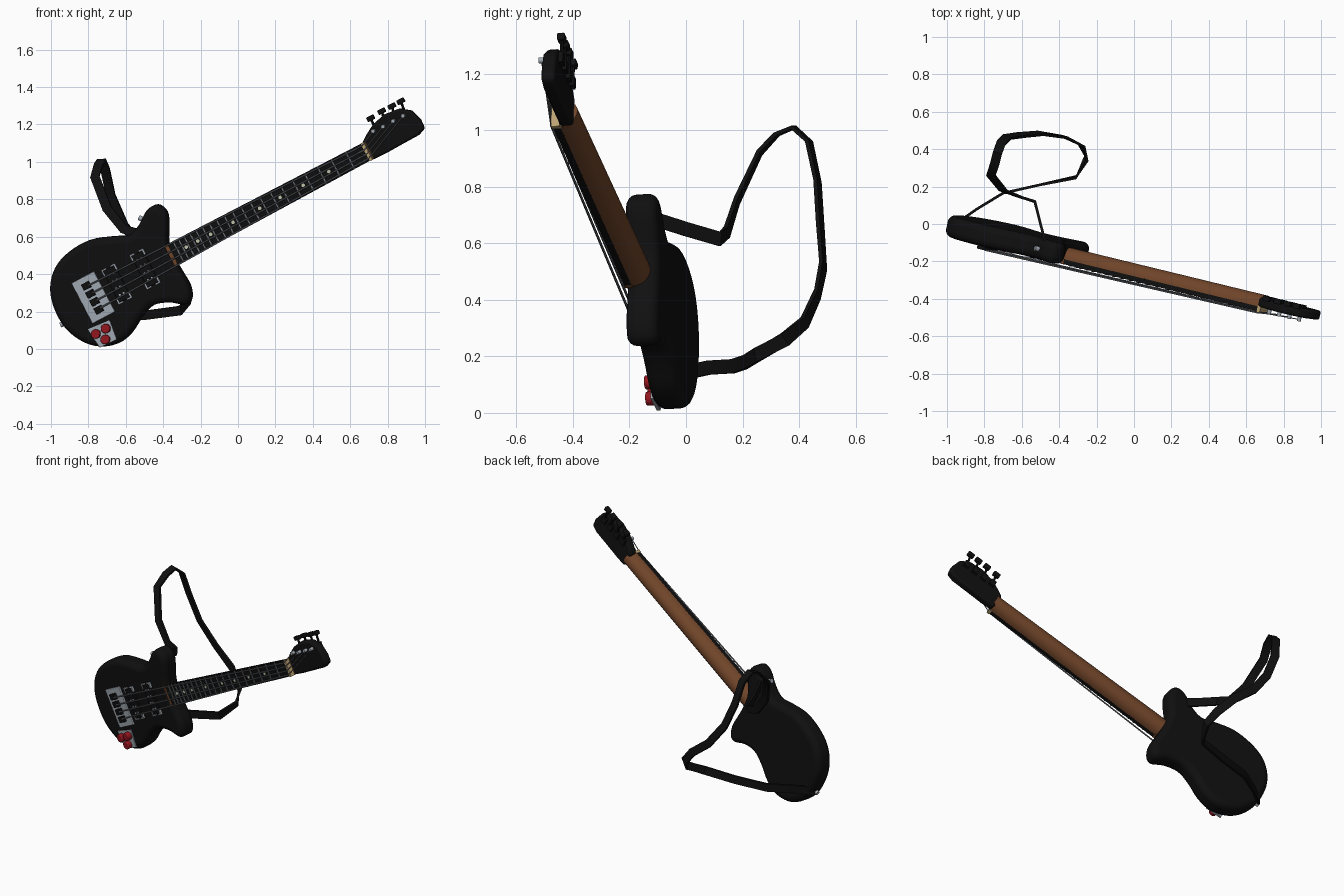
import bpy
import bmesh
from math import cos, sin, pi
from mathutils import Vector, Matrix

default = bpy.data.objects.get("Cube")
if default:
    bpy.data.objects.remove(default)


def material(name, r, g, b, rough=0.6):
    m = bpy.data.materials.new(name)
    m.use_nodes = True
    m.diffuse_color = (r, g, b, 1)
    bsdf = m.node_tree.nodes["Principled BSDF"]
    bsdf.inputs["Base Color"].default_value = (r, g, b, 1)
    bsdf.inputs["Roughness"].default_value = rough
    return m


black = material("black lacquer", 0.005, 0.005, 0.005)
wood = material("neck wood", 0.16, 0.058, 0.022)
chrome = material("chrome", 0.36, 0.40, 0.45)
steel = material("string steel", 0.17, 0.18, 0.20)
red = material("knob red", 0.30, 0.008, 0.014)
bone = material("nut bone", 0.50, 0.36, 0.17)
pearl = material("inlay pearl", 0.55, 0.55, 0.42)

# Instrument frame: u along the neck, v across it, w out of the front face
origin = Vector((-0.337, -0.156, 0.51))
out = Vector((-0.206, -1, -0.07)).normalized()
along = Vector((1, -0.243, 0.53))
along = (along - out * along.dot(out)).normalized()
across = out.cross(along)
frame = Matrix((along, across, out)).transposed().to_4x4()
frame.translation = origin


def flat(x, z):
    """Instrument (u, v) of a point given by its world x and z."""
    dx, dz = x - origin.x, z - origin.z
    det = along.x * across.z - across.x * along.z
    return ((across.z * dx - across.x * dz) / det,
            (along.x * dz - along.z * dx) / det)


def loft(name, rings, mat, matrix=frame, bevel=0, segments=3, smooth=True):
    """Closed solid through rings of points with equal counts."""
    bm = bmesh.new()
    loops = [[bm.verts.new(matrix @ Vector(p)) for p in ring] for ring in rings]
    n = len(loops[0])
    for a, b in zip(loops, loops[1:]):
        for i in range(n):
            j = (i + 1) % n
            bm.faces.new((a[i], a[j], b[j], b[i]))
    bm.faces.new(loops[0])
    bm.faces.new(loops[-1])
    bmesh.ops.recalc_face_normals(bm, faces=bm.faces[:])
    mesh = bpy.data.meshes.new(name)
    bm.to_mesh(mesh)
    bm.free()
    mesh.materials.append(mat)
    obj = bpy.data.objects.new(name, mesh)
    bpy.context.collection.objects.link(obj)
    if bevel:
        mod = obj.modifiers.new("rounded edges", "BEVEL")
        mod.width, mod.segments = bevel, segments
        mod.limit_method, mod.angle_limit = "ANGLE", 0.9
        mod.use_clamp_overlap = False
    if smooth:
        bpy.ops.object.select_all(action="DESELECT")
        obj.select_set(True)
        bpy.context.view_layer.objects.active = obj
        bpy.ops.object.shade_smooth_by_angle(angle=0.7)
    return obj


def prism(name, outline, low, high, mat, **options):
    return loft(name, [[(u, v, w) for u, v in outline] for w in (low, high)], mat, **options)


def box(name, u, v, half_u, half_v, low, high, mat, **options):
    corners = [(u + a * half_u, v + b * half_v) for a, b in ((-1, -1), (1, -1), (1, 1), (-1, 1))]
    return prism(name, corners, low, high, mat, smooth=False, **options)


def rod(name, start, end, radius, mat, sides=8, **options):
    a, b = Vector(start), Vector(end)
    turn = (b - a).to_track_quat("Z", "Y")
    circle = [turn @ Vector((radius * cos(2 * pi * i / sides), radius * sin(2 * pi * i / sides), 0))
              for i in range(sides)]
    return loft(name, [[p + c for c in circle] for p in (a, b)], mat, **options)


def rounded(points, steps=4):
    """Closed smooth curve through the points."""
    pts = [Vector(p) for p in points]
    n, result = len(pts), []
    for i in range(n):
        a, b, c, d = (pts[(i + k) % n] for k in (-1, 0, 1, 2))
        for s in range(steps):
            t = s / steps
            result.append(0.5 * (2 * b + (c - a) * t + (2 * a - 5 * b + 4 * c - d) * t * t
                                 + (3 * b - a - 3 * c + d) * t ** 3))
    return result


# Body
outline = [(-0.43, 0.773), (-0.485, 0.74), (-0.525, 0.665), (-0.58, 0.61), (-0.67, 0.602),
           (-0.79, 0.583), (-0.9, 0.52), (-0.973, 0.436), (-1.0, 0.33), (-0.979, 0.22),
           (-0.92, 0.115), (-0.834, 0.045), (-0.738, 0.015), (-0.64, 0.03), (-0.567, 0.088),
           (-0.51, 0.175), (-0.45, 0.235), (-0.36, 0.25), (-0.28, 0.238), (-0.247, 0.27),
           (-0.255, 0.34), (-0.295, 0.41), (-0.335, 0.48), (-0.37, 0.57), (-0.37, 0.66),
           (-0.38, 0.735)]
front = 0.058
prism("body", rounded([flat(*p) for p in outline]), -front, front, black, bevel=0.036, segments=4)

# Neck, fretboard and nut
neck_end = 1.194


def half_width(u):
    return 0.062 - 0.011 * u / neck_end


def neck_ring(u):
    h = half_width(u)
    return [(u, h * cos(pi * i / 12), 0.038 - 0.066 * sin(pi * i / 12)) for i in range(13)]


loft("neck", [neck_ring(-0.02), neck_ring(neck_end + 0.02)], wood)
board = [(u, s * half_width(u)) for u, s in ((0, -1), (neck_end, -1), (neck_end, 1), (0, 1))]
prism("fretboard", board, 0.036, 0.062, black, smooth=False)
box("fretboard_end", -0.01, 0, 0.01, 0.063, 0.03, 0.063, wood)
box("nut", neck_end + 0.007, 0, 0.009, 0.053, 0.03, 0.068, bone)

# Frets and dot inlays
scale_length = 1.69


def fret_u(n):
    return neck_end - scale_length * (1 - 2 ** (-n / 12))


for n in range(1, 21):
    box(f"fret_{n}", fret_u(n), 0, 0.0035, half_width(fret_u(n)), 0.06, 0.066, steel)
for n in (3, 5, 7, 9, 12, 15, 17, 19):
    u = (fret_u(n) + fret_u(n - 1)) / 2
    rod(f"inlay_{n}", (u, 0, 0.06), (u, 0, 0.064), 0.01, pearl, sides=10)

# Headstock
head = [(0.668, 1.10), (0.69, 1.145), (0.725, 1.2), (0.785, 1.255), (0.865, 1.286), (0.93, 1.275),
        (0.98, 1.225), (1.0, 1.18), (0.97, 1.145), (0.87, 1.09), (0.79, 1.045), (0.725, 1.013)]
prism("headstock", [flat(*p) for p in head], -0.014, 0.036, black, bevel=0.012)

# Tuners and strings
posts = [(0.733, 1.168), (0.786, 1.192), (0.84, 1.222), (0.893, 1.25)]
pegs = [(0.705, 1.232), (0.764, 1.27), (0.818, 1.297), (0.866, 1.323)]
for i, (post, peg) in enumerate(zip(posts, pegs)):
    pu, pv = flat(*post)
    ku, kv = flat(*peg)
    lane = 1 - 2 * i / 3
    rod(f"tuner_post_{i}", (pu, pv, 0), (pu, pv, 0.06), 0.011, chrome, sides=10)
    rod(f"tuner_stem_{i}", (pu, pv, -0.022), (ku, kv, -0.022), 0.007, black)
    box(f"tuner_gear_{i}", pu, pv, 0.018, 0.02, -0.03, -0.01, black)
    box(f"tuner_key_{i}", ku, kv, 0.021, 0.013, -0.036, -0.008, black, bevel=0.005)
    nut = (neck_end, lane * 0.038, 0.071)
    rod(f"string_{i}", (-0.48, lane * 0.068 - 0.005, 0.088), nut, 0.0045, steel, sides=6)
    rod(f"string_tail_{i}", nut, (pu, pv, 0.05), 0.003, steel, sides=6)
    box(f"saddle_{i}", -0.495, lane * 0.072 - 0.005, 0.022, 0.018, 0.06, 0.088, black)

# Bridge plate
box("bridge_plate", -0.494, -0.005, 0.07, 0.122, 0.045, 0.068, chrome, bevel=0.004)

# Pickups with corner brackets and pole pieces
for k, u in enumerate((-0.345, -0.17)):
    box(f"pickup_{k}", u, 0, 0.036, 0.095, 0.05, 0.068, black, bevel=0.004)
    for a in (-1, 1):
        for b in (-1, 1):
            box(f"pickup_{k}_bracket_side", u + a * 0.038, b * 0.085, 0.004, 0.017, 0.056, 0.07, chrome)
            box(f"pickup_{k}_bracket_end", u + a * 0.027, b * 0.099, 0.014, 0.004, 0.056, 0.07, chrome)
        for lane in (-0.06, -0.02, 0.02, 0.06):
            rod(f"pickup_{k}_pole", (u + a * 0.012, lane, 0.06), (u + a * 0.012, lane, 0.072), 0.006, chrome)

# Control plate and knobs
plate = [(-0.79, 0.11), (-0.674, 0.158), (-0.636, 0.055), (-0.727, 0.012)]
prism("control_plate", [flat(*p) for p in plate], 0.05, 0.064, chrome, smooth=False)
for i, p in enumerate([(-0.745, 0.085), (-0.692, 0.114), (-0.694, 0.056)]):
    u, v = flat(*p)
    rod(f"knob_{i}", (u, v, 0.06), (u, v, 0.092), 0.025, red, sides=16, bevel=0.005)

# Strap buttons
for name, inner, outer in (("horn_button", (-0.49, 0.685), (-0.53, 0.702)),
                           ("tail_button", (-0.90, 0.15), (-0.948, 0.128))):
    rod(name, (*flat(*inner), 0), (*flat(*outer), 0), 0.014, chrome, sides=10)

# Strap: x, y, z and how far the band's width turns from upright to sideways
path = [(-0.47, -0.11, 0.685, 0), (-0.50, 0.0, 0.65, 0), (-0.53, 0.12, 0.615, 0.1),
        (-0.61, 0.145, 0.64, 0.6), (-0.70, 0.18, 0.75, 1), (-0.765, 0.26, 0.92, 1),
        (-0.745, 0.32, 0.985, 1), (-0.73, 0.38, 1.01, 1), (-0.71, 0.435, 0.96, 1),
        (-0.68, 0.465, 0.82, 1), (-0.61, 0.475, 0.66, 1), (-0.50, 0.485, 0.52, 0.8),
        (-0.37, 0.465, 0.42, 0.6), (-0.28, 0.42, 0.32, 0.3), (-0.255, 0.35, 0.26, 0.2),
        (-0.31, 0.25, 0.205, 0.1), (-0.50, 0.21, 0.18, 0), (-0.70, 0.165, 0.165, 0),
        (-0.84, 0.08, 0.16, 0), (-0.94, 0.01, 0.145, 0)]
rings = []
for i, (x, y, z, turn) in enumerate(path):
    before, after = path[max(i - 1, 0)], path[min(i + 1, len(path) - 1)]
    tangent = (Vector(after[:3]) - Vector(before[:3])).normalized()
    side = Vector((turn, -0.3 * turn, 1 - turn))
    side = (side - tangent * side.dot(tangent)).normalized()
    thick = tangent.cross(side) * 0.007
    side *= 0.025
    p = Vector((x, y, z))
    rings.append([p + side + thick, p - side + thick, p - side - thick, p + side - thick])
loft("strap", rings, black, matrix=Matrix.Identity(4))
